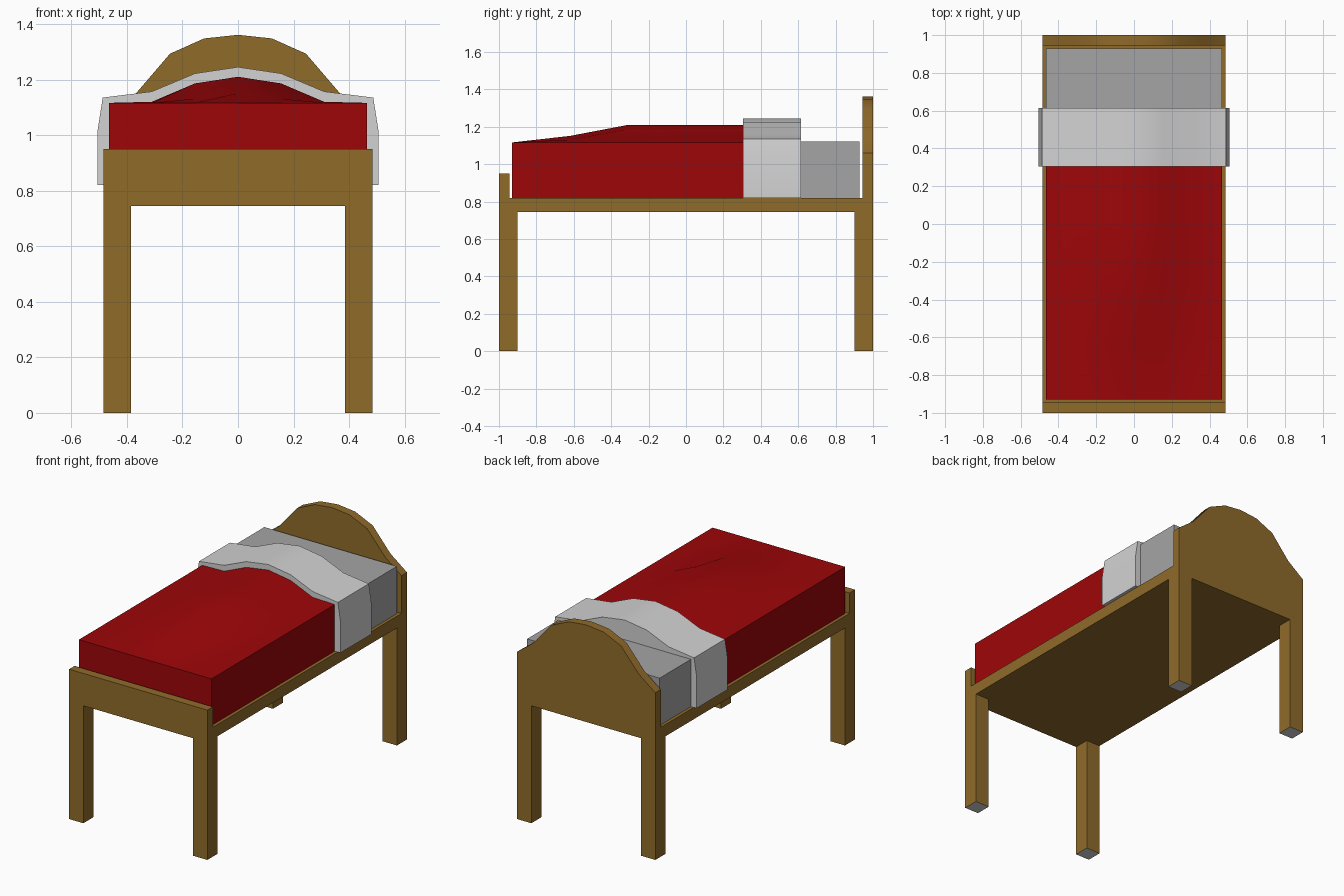
import bpy, bmesh

if "Cube" in bpy.data.objects:
    bpy.data.objects.remove(bpy.data.objects["Cube"])


def material(name, r, g, b):
    """Flat material from 0-255 display values."""
    m = bpy.data.materials.new(name)
    m.diffuse_color = [(c / 255) ** 2.2 for c in (r, g, b)] + [1]
    m.use_nodes = True
    m.node_tree.nodes["Principled BSDF"].inputs["Base Color"].default_value = m.diffuse_color
    return m


WOOD = material("wood_brown", 143, 106, 46)
RED = material("blanket_red", 156, 14, 17)
WHITE = material("sheet_white", 209, 209, 209)
GREY = material("mattress_grey", 163, 163, 163)


def finish(name, bm, *mats):
    bmesh.ops.recalc_face_normals(bm, faces=bm.faces)
    mesh = bpy.data.meshes.new(name)
    bm.to_mesh(mesh)
    bm.free()
    for m in mats:
        mesh.materials.append(m)
    ob = bpy.data.objects.new(name, mesh)
    bpy.context.collection.objects.link(ob)
    return ob


def smooth(ob):
    bpy.ops.object.select_all(action='DESELECT')
    ob.select_set(True)
    bpy.context.view_layer.objects.active = ob
    bpy.ops.object.shade_smooth_by_angle(angle=0.6)


def box(name, x0, x1, y0, y1, z0, z1, *mats):
    bm = bmesh.new()
    bmesh.ops.create_cube(bm, size=1)
    for v in bm.verts:
        v.co = (x1 if v.co.x > 0 else x0, y1 if v.co.y > 0 else y0,
                z1 if v.co.z > 0 else z0)
    return finish(name, bm, *mats)


def arch(name, half, y0, y1, mat):
    """Extrude a profile given from its right foot up to the centre, mirrored in x."""
    pts = half + [(-x, z) for x, z in reversed(half[:-1])]
    bm = bmesh.new()
    face = bm.faces.new([bm.verts.new((x, y0, z)) for x, z in pts])
    ext = bmesh.ops.extrude_face_region(bm, geom=[face])["geom"]
    for v in ext:
        if isinstance(v, bmesh.types.BMVert):
            v.co.y = y1
    return finish(name, bm, mat)


# Frame: legs with pale feet, base slab, boards
W, LEG, SLAB, TOP = 0.485, 0.1, 0.745, 0.82
for sx, side in ((-1, "left"), (1, "right")):
    for sy, end in ((-1, "front"), (1, "back")):
        xs = sorted((sx * W, sx * (W - LEG)))
        ys = sorted((sy * 1.0, sy * (1 - LEG)))
        leg = box(f"{end}_{side}_leg", *xs, *ys, 0, SLAB, WOOD, WHITE)
        for p in leg.data.polygons:
            p.material_index = 1 if p.normal.z < -0.5 else 0
box("base_slab", -W, W, -1, 1, SLAB, TOP, WOOD)
box("footboard", -W, W, -1, -0.945, TOP, 0.95, WOOD)
smooth(arch("headboard", [(W, TOP), (W, 1.06), (0.37, 1.147), (0.245, 1.293),
                          (0.122, 1.348), (0, 1.361)], 0.945, 1, WOOD))

# Mattress head end
box("mattress", -0.465, 0.465, 0.5, 0.928, TOP, 1.12, GREY)

# Folded sheet band
smooth(arch("folded_sheet", [(0.505, TOP), (0.505, 1.02), (0.487, 1.135),
                             (0.31, 1.157), (0.155, 1.222), (0, 1.245)],
            0.305, 0.615, WHITE))

# Blanket: grid with a raised middle, walls pulled down to the slab
flat, low, high = [0] * 4, [0, 0, 0.015, 0.035], [0, 0.004, 0.07, 0.094]
bm = bmesh.new()
rows = []
for y, rise in ((-0.93, flat), (-0.62, low), (-0.31, high), (0, high), (0.31, high)):
    full = rise + rise[2::-1]
    rows.append([bm.verts.new(((i - 3) * 0.155, y, 1.116 + h))
                 for i, h in enumerate(full)])
for a, b in zip(rows, rows[1:]):
    for i in range(6):
        bm.faces.new((a[i], a[i + 1], b[i + 1], b[i]))
rim = [e for e in bm.edges if e.is_boundary]
wall = bmesh.ops.extrude_edge_only(bm, edges=rim)["geom"]
for v in wall:
    if isinstance(v, bmesh.types.BMVert):
        v.co.z = TOP
smooth(finish("blanket", bm, RED))
